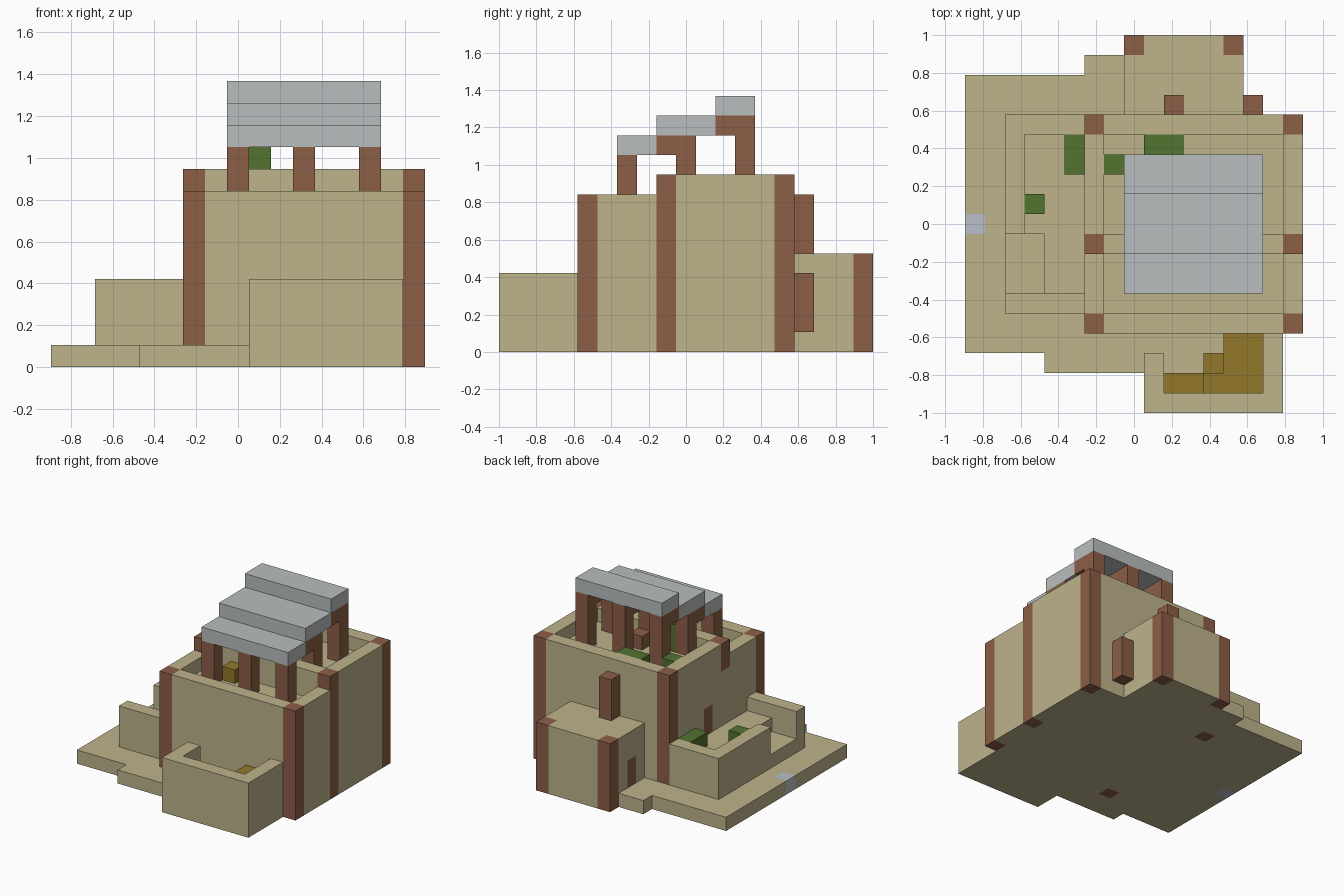
import bpy
import bmesh
from mathutils import Vector

if "Cube" in bpy.data.objects:
    bpy.data.objects.remove(bpy.data.objects["Cube"], do_unlink=True)

UNIT = 2 / 19                       # edge of one building block
OFFSET = Vector((-8.5, -9.5, 0))    # centres the block grid


def linear(c):
    c /= 255
    return c / 12.92 if c <= 0.04045 else ((c + 0.055) / 1.055) ** 2.4


def material(name, r, g, b):
    mat = bpy.data.materials.new(name)
    mat.use_nodes = True
    colour = (linear(r), linear(g), linear(b), 1)
    mat.diffuse_color = colour
    bsdf = mat.node_tree.nodes["Principled BSDF"]
    bsdf.inputs["Base Color"].default_value = colour
    bsdf.inputs["Roughness"].default_value = 0.9
    return mat


sand = material("sandstone", 189, 179, 139)
wood = material("brown wood", 140, 94, 70)
slate = material("grey slate", 186, 190, 191)
leaf = material("leaf green", 82, 115, 48)
straw = material("straw gold", 146, 121, 44)
glass = material("pale glass", 186, 191, 201)

blocks = {}      # cell -> part name
materials = {}   # part name -> material


def fill(part, mat, xs, ys, zs):
    """Fill a box of blocks; later parts replace earlier ones."""
    materials[part] = mat
    for x in range(*xs):
        for y in range(*ys):
            for z in range(*zs):
                blocks[x, y, z] = part


def clear(xs, ys, zs):
    for x in range(*xs):
        for y in range(*ys):
            for z in range(*zs):
                blocks.pop((x, y, z), None)


# Ground slab
fill("ground_slab", sand, (0, 8), (3, 17), (0, 1))
fill("ground_slab", sand, (6, 8), (17, 18), (0, 1))
fill("ground_slab", sand, (4, 9), (2, 4), (0, 1))
fill("ground_light", glass, (0, 1), (9, 10), (0, 1))

# Main house with two sunken roof decks
fill("main_house", sand, (6, 17), (4, 15), (0, 8))
fill("main_house", sand, (6, 17), (8, 15), (8, 9))
clear((7, 16), (5, 8), (7, 8))
clear((7, 16), (9, 14), (8, 9))

# Raised side terrace with its entry step
fill("terrace", sand, (2, 6), (5, 15), (1, 4))
clear((3, 6), (6, 14), (3, 4))
clear((2, 4), (6, 9), (2, 4))

# Back annex
fill("annex", sand, (8, 14), (15, 19), (0, 5))

# Front pen with an open corner
fill("front_pen", sand, (9, 16), (0, 4), (0, 4))
clear((10, 15), (1, 4), (1, 4))
clear((9, 10), (3, 4), (1, 4))

# Corner and middle posts
for x in (6, 16):
    fill("house_post", wood, (x, x + 1), (4, 5), (0, 8))
    fill("house_post", wood, (x, x + 1), (14, 15), (0, 9))
fill("house_post", wood, (16, 17), (8, 9), (0, 9))
fill("house_post", wood, (6, 7), (8, 9), (7, 9))
for x in (8, 13):
    fill("annex_post", wood, (x, x + 1), (18, 19), (0, 5))

# Doors, chimney and wall box
fill("terrace_door", wood, (6, 7), (10, 11), (3, 5))
fill("annex_door", wood, (8, 9), (16, 17), (1, 3))
fill("chimney", wood, (10, 11), (15, 16), (5, 8))
fill("wall_box", wood, (14, 15), (15, 16), (1, 4))

# Straw stacks
fill("straw_stack", straw, (10, 13), (1, 2), (1, 3))
fill("straw_stack", straw, (12, 13), (2, 3), (1, 3))
fill("straw_stack", straw, (12, 13), (1, 2), (1, 4 - 1 + 0))
fill("straw_stack", straw, (12, 15), (1, 2), (1, 3))
fill("straw_pile", straw, (13, 15), (1, 4), (1, 3))
fill("deck_straw", straw, (9, 10), (7, 8), (7, 8))
clear((10, 12), (1, 2), (2, 3))
clear((12, 13), (2, 3), (2, 3))

# Shrubs and seat
fill("terrace_shrub", leaf, (5, 6), (12, 14), (3, 4))
fill("terrace_shrub", leaf, (3, 4), (10, 11), (3, 4))
fill("deck_shrub", leaf, (9, 11), (13, 14), (8, 9))
fill("deck_shrub", leaf, (7, 8), (12, 13), (8, 9))
fill("tall_shrub", leaf, (9, 10), (9, 10), (8, 10))
fill("deck_seat", wood, (11, 12), (10, 11), (8, 9))

# Stepped canopy on three rows of posts and brackets
for x in (8, 11, 14):
    fill("canopy_post", wood, (x, x + 1), (6, 7), (7, 10))
    fill("canopy_post", wood, (x, x + 1), (9, 10), (8, 11))
    fill("canopy_post", wood, (x, x + 1), (12, 13), (8, 12))
    fill("canopy_post", wood, (x, x + 1), (8, 9), (10, 11))
    fill("canopy_post", wood, (x, x + 1), (11, 12), (11, 12))
for z, ys in ((10, (6, 8)), (11, (8, 11)), (12, (11, 13))):
    fill("canopy_roof", slate, (8, 15), ys, (z, z + 1))


def build(part):
    """Skin the exposed sides of a part and merge its flat areas."""
    bm = bmesh.new()
    for cell in [c for c, p in blocks.items() if p == part]:
        for axis in range(3):
            for side in (-1, 1):
                near = list(cell)
                near[axis] += side
                if tuple(near) in blocks:
                    continue
                ring = []
                for u, v in ((0, 0), (1, 0), (1, 1), (0, 1)):
                    p = Vector(cell)
                    p[axis] += side > 0
                    p[(axis + 1) % 3] += u
                    p[(axis + 2) % 3] += v
                    ring.append(bm.verts.new((p + OFFSET) * UNIT))
                bm.faces.new(ring if side > 0 else ring[::-1])
    bmesh.ops.remove_doubles(bm, verts=bm.verts, dist=0.001)
    bmesh.ops.dissolve_limit(bm, angle_limit=0.01, verts=bm.verts, edges=bm.edges)
    mesh = bpy.data.meshes.new(part)
    bm.to_mesh(mesh)
    bm.free()
    mesh.materials.append(materials[part])
    obj = bpy.data.objects.new(part, mesh)
    bpy.context.collection.objects.link(obj)


for part_name in materials:
    build(part_name)
